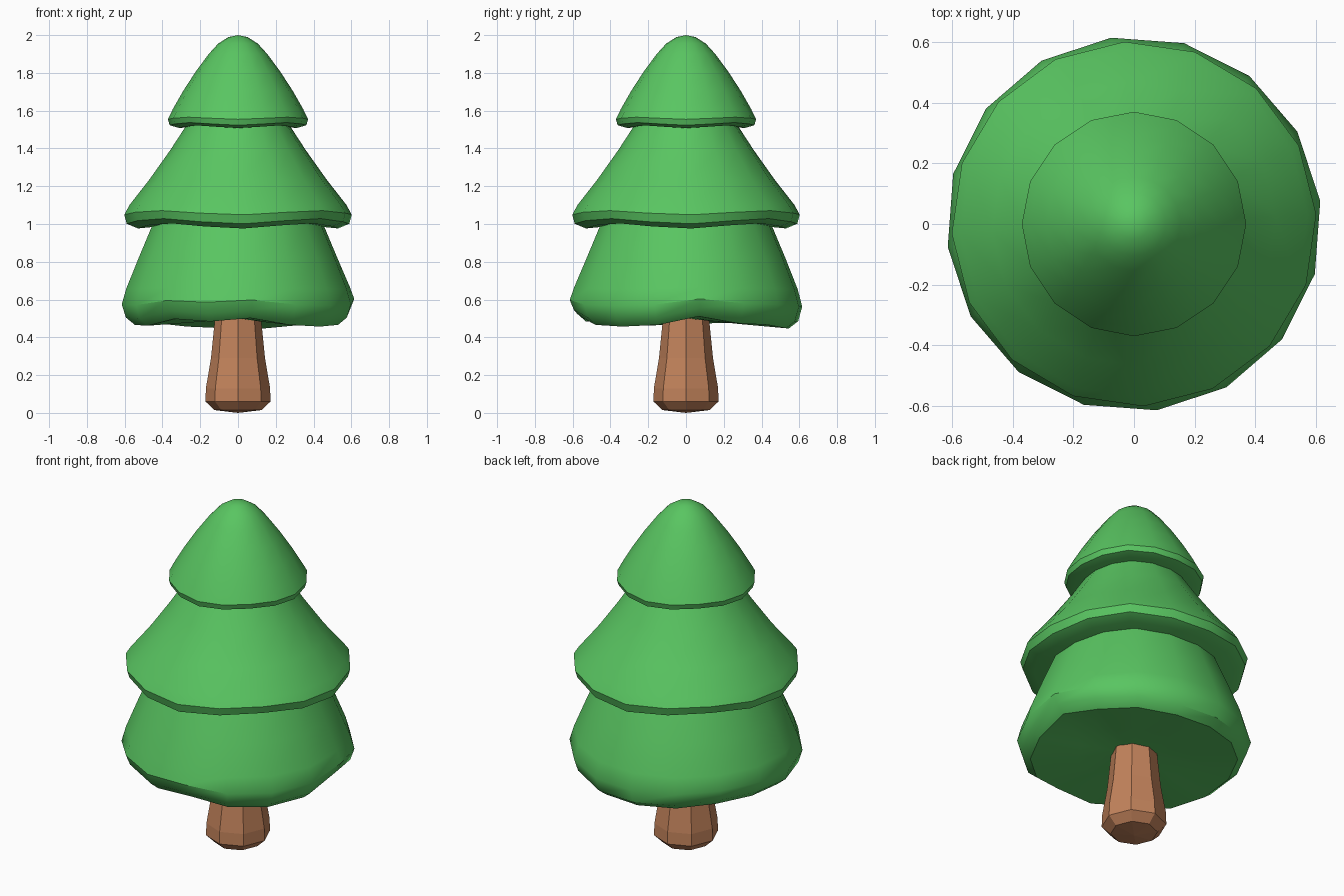
import bpy, bmesh, math

if "Cube" in bpy.data.objects:
    bpy.data.objects.remove(bpy.data.objects["Cube"])


def material(name, rgb):
    m = bpy.data.materials.new(name)
    m.diffuse_color = (*rgb, 1)
    m.use_nodes = True
    m.node_tree.nodes["Principled BSDF"].inputs["Base Color"].default_value = m.diffuse_color
    return m


green = material("leaf green", (0.10, 0.56, 0.12))
brown = material("bark brown", (0.54, 0.225, 0.105))


def lathe(name, profile, sides, offset, mat, wave=None, smooth=35):
    """Revolve (radius, z, wave weight) points, listed bottom to top."""
    bm = bmesh.new()
    rings = []
    for r, z, w in profile:
        if r == 0:
            rings.append([bm.verts.new((0, 0, z))])
            continue
        ring = []
        for i in range(sides):
            a = math.radians(offset) + math.tau * i / sides
            dz = w * wave(i, a) if wave else 0
            ring.append(bm.verts.new((r * math.cos(a), r * math.sin(a), z + dz)))
        rings.append(ring)
    for lo, hi in zip(rings, rings[1:]):
        for i in range(sides):
            j = (i + 1) % sides
            if len(lo) == 1:
                bm.faces.new((lo[0], hi[j], hi[i]))
            elif len(hi) == 1:
                bm.faces.new((lo[i], lo[j], hi[0]))
            else:
                bm.faces.new((lo[i], lo[j], hi[j], hi[i]))
    bmesh.ops.recalc_face_normals(bm, faces=bm.faces)
    me = bpy.data.meshes.new(name)
    bm.to_mesh(me)
    bm.free()
    me.materials.append(mat)
    ob = bpy.data.objects.new(name, me)
    bpy.context.collection.objects.link(ob)
    bpy.ops.object.select_all(action='DESELECT')
    ob.select_set(True)
    bpy.context.view_layer.objects.active = ob
    if smooth:
        bpy.ops.object.shade_smooth_by_angle(angle=math.radians(smooth))
    return ob


# Faceted trunk
lathe("trunk", [(0, 0.0, 0), (0.125, 0.015, 0), (0.172, 0.06, 0), (0.17, 0.13, 0),
                (0.143, 0.29, 0), (0.122, 0.5, 0), (0.12, 0.6, 0), (0, 0.6, 0)],
      8, 0, brown, smooth=0)

# Lowest tier with an uneven hem
hem = [.04, 0, -.01, -.03, -.03, -.02, 0, 0, -.01, -.015, .025, .01, .03, -.01, -.02, -.01]
lathe("lower_branches",
      [(0, 0.5, 0), (0.3, 0.485, 0.5), (0.55, 0.475, 0.9), (0.598, 0.515, 1), (0.62, 0.58, 0.6),
       (0.596, 0.66, 0.2), (0.53, 0.82, 0), (0.45, 1.01, 0), (0.38, 1.15, 0), (0, 1.2, 0)],
      16, 7, green, lambda i, a: hem[i])

# Middle tier with a gently waved hem
lathe("middle_branches",
      [(0, 1.03, 0), (0.53, 0.99, 1), (0.59, 1.015, 1), (0.603, 1.06, 0.8),
       (0.575, 1.105, 0.3), (0.47, 1.235, 0), (0.36, 1.39, 0), (0.275, 1.52, 0),
       (0.2, 1.64, 0), (0, 1.68, 0)],
      16, 3, green, lambda i, a: 0.014 * math.cos(4 * (a + math.pi / 4)))

# Rounded top tier
lathe("top_branches",
      [(0, 1.54, 0), (0.31, 1.515, 1), (0.362, 1.53, 1), (0.371, 1.56, 0.8),
       (0.345, 1.61, 0.2), (0.29, 1.705, 0), (0.225, 1.805, 0), (0.155, 1.9, 0),
       (0.105, 1.955, 0), (0.05, 1.99, 0), (0, 2.0, 0)],
      16, 0, green, lambda i, a: 0.007 * math.cos(4 * (a + math.pi / 4)))
